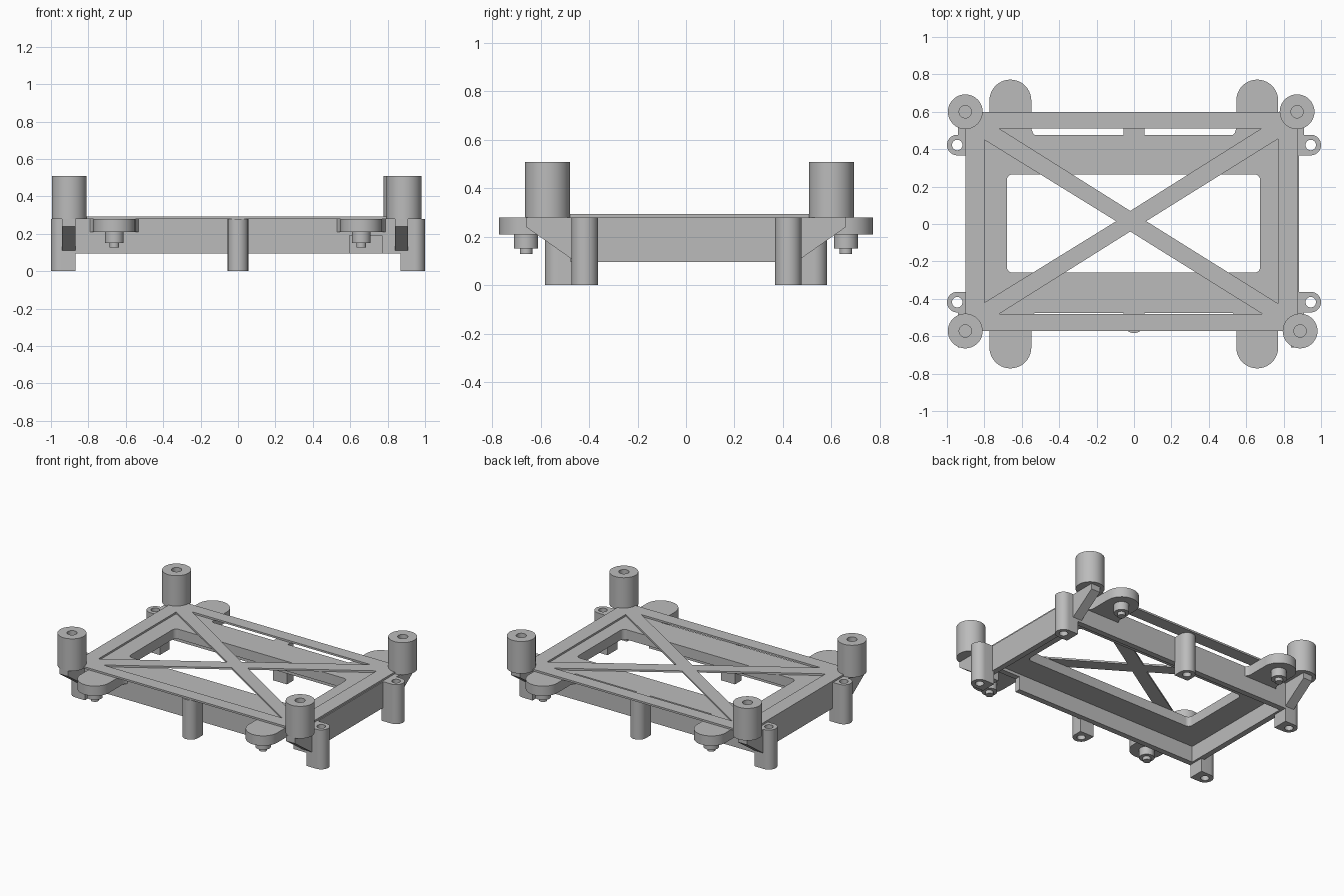
import bpy
import bmesh
from math import cos, sin, pi, radians
from mathutils import Matrix

cube = bpy.data.objects.get("Cube")
if cube:
    bpy.data.objects.remove(cube, do_unlink=True)

grey = bpy.data.materials.new("plain_grey")
grey.use_nodes = True
colour = (0.5, 0.5, 0.5, 1)
grey.diffuse_color = colour
grey.node_tree.nodes["Principled BSDF"].inputs["Base Color"].default_value = colour

SWAP = Matrix(((0, 0, 1, 0), (1, 0, 0, 0), (0, 1, 0, 0), (0, 0, 0, 1)))


def arc(cx, cy, r, a0, a1, n=20):
    angles = [radians(a0 + (a1 - a0) * i / n) for i in range(n + 1)]
    return [(cx + r * cos(a), cy + r * sin(a)) for a in angles]


def circle(cx, cy, r):
    return arc(cx, cy, r, 0, 360, 40)[:-1]


def rect(x0, y0, x1, y1):
    return [(x0, y0), (x1, y0), (x1, y1), (x0, y1)]


def round_rect(x0, y0, x1, y1, r):
    return (arc(x1 - r, y1 - r, r, 0, 90, 6) + arc(x0 + r, y1 - r, r, 90, 180, 6)
            + arc(x0 + r, y0 + r, r, 180, 270, 6) + arc(x1 - r, y0 + r, r, 270, 360, 6))


def extrude(name, loops, low, high, along_x=False):
    """Extrude an outline, with any further loops as holes, from low to high."""
    curve = bpy.data.curves.new(name + "_outline", "CURVE")
    curve.dimensions = "2D"
    curve.fill_mode = "BOTH"
    curve.extrude = (high - low) / 2
    for loop in loops:
        spline = curve.splines.new("POLY")
        spline.points.add(len(loop) - 1)
        for point, (a, b) in zip(spline.points, loop):
            point.co = (a, b, 0, 1)
        spline.use_cyclic_u = True
    source = bpy.data.objects.new(name + "_outline", curve)
    bpy.context.scene.collection.objects.link(source)
    graph = bpy.context.evaluated_depsgraph_get()
    mesh = bpy.data.meshes.new_from_object(source.evaluated_get(graph))
    bpy.data.objects.remove(source, do_unlink=True)
    bpy.data.curves.remove(curve)
    mesh.transform(Matrix.Translation((0, 0, (low + high) / 2)))
    if along_x:
        mesh.transform(SWAP)
    bm = bmesh.new()
    bm.from_mesh(mesh)
    bmesh.ops.remove_doubles(bm, verts=bm.verts, dist=0.0001)
    bmesh.ops.recalc_face_normals(bm, faces=bm.faces)
    bm.to_mesh(mesh)
    bm.free()
    mesh.name = name
    mesh.materials.clear()
    mesh.materials.append(grey)
    obj = bpy.data.objects.new(name, mesh)
    bpy.context.scene.collection.objects.link(obj)
    bpy.ops.object.select_all(action="DESELECT")
    obj.select_set(True)
    bpy.context.view_layer.objects.active = obj
    bpy.ops.object.shade_smooth_by_angle(angle=radians(30))
    return obj


# Tray: floor with a large opening, and a skirt wall with a notch in front
L, R, W, T = -0.895, 0.882, 0.477, 0.04
FLOOR, DECK, TOP = 0.21, 0.28, 0.293
extrude("tray_floor", [rect(L, -W, R, W), round_rect(-0.68, -0.26, 0.675, 0.265, 0.03)],
        FLOOR, DECK)
extrude("upper_wall", [rect(L, -W, R, W), rect(L + T, -W + T, R - T, W - T)], 0.19, FLOOR)
n0, n1 = 0.595, 0.77
lower = [(n0, -W), (n0, -W + T), (L + T, -W + T), (L + T, W - T), (R - T, W - T),
         (R - T, -W + T), (n1, -W + T), (n1, -W), (R, -W), (R, W), (L, W), (L, -W)]
extrude("lower_wall", [lower], 0.095, 0.19)

# Top frame with crossed braces
extrude("cross_braced_frame", [
    rect(-0.9, -0.572, 0.875, 0.6),
    [(-0.72, 0.51), (0.68, 0.51), (-0.02, 0.07)],
    [(-0.72, -0.48), (0.685, -0.48), (-0.02, -0.04)],
    [(-0.8, 0.45), (-0.8, -0.42), (-0.095, 0.015)],
    [(0.77, 0.455), (0.77, -0.425), (0.065, 0.015)]], DECK, TOP)

# Corner standoffs with blind holes, on sloped gussets
for side, gx in (("right", -0.905), ("left", 0.875)):
    for end, s in (("front", -1), ("back", 1)):
        x = {"rightfront": -0.902, "leftfront": 0.888,
             "rightback": -0.902, "leftback": 0.872}[side + end]
        y = -0.572 if s < 0 else 0.6
        tag = f"{end}_{side}"
        extrude(tag + "_standoff_base", [circle(x, y, 0.093)], DECK, 0.32)
        extrude(tag + "_standoff", [circle(x, y, 0.093), circle(x, y, 0.033)], 0.32, 0.508)
        tip = s * 0.66
        extrude(tag + "_gusset", [[(s * 0.46, DECK), (tip, DECK), (tip, 0.24),
                                   (s * 0.475, 0.11), (s * 0.46, 0.11)]],
                gx - 0.035, gx + 0.035, along_x=True)

# Corner legs with through holes
for side, s in (("right", -1), ("left", 1)):
    for end, y in (("front", -0.418), ("back", 0.422)):
        cx, wall = s * 0.945, s * 0.87
        turn = 0 if s > 0 else 180
        outline = [(wall, y - s * 0.055)] + arc(cx, y, 0.055, turn - 90, turn + 90)
        outline.append((wall, y + s * 0.055))
        extrude(f"{end}_{side}_leg", [outline, circle(cx, y, 0.028)], 0, DECK)

# Middle legs with blind holes from below
for end, s in (("front", -1), ("back", 1)):
    cy = s * 0.528
    turn = 90 * s
    outline = [(s * 0.055, s * 0.47)] + arc(0, cy, 0.055, turn - 90, turn + 90)
    outline.append((-s * 0.055, s * 0.47))
    extrude(end + "_middle_leg", [outline, circle(0, cy, 0.028)], 0, 0.15)
    extrude(end + "_middle_leg_top", [outline], 0.15, DECK)

# Rounded mounting tabs, each with a stepped foot
for side, x in (("right", -0.661), ("left", 0.659)):
    for end, s in (("front", -1), ("back", 1)):
        r = 0.112
        turn = 90 * s
        cy = s * 0.66
        outline = [(x + s * 0.135, s * 0.47), (x + s * 0.12, s * 0.488), (x + s * r, s * 0.51)]
        outline += arc(x, cy, r, turn - 90, turn + 90)
        outline += [(x - s * r, s * 0.51), (x - s * 0.12, s * 0.488), (x - s * 0.135, s * 0.47)]
        tag = f"{end}_{side}_tab"
        extrude(tag, [outline], FLOOR, DECK)
        extrude(tag + "_foot", [circle(x, cy, 0.05)], 0.152, FLOOR)
        extrude(tag + "_pin", [circle(x, cy, 0.026)], 0.128, 0.152)
